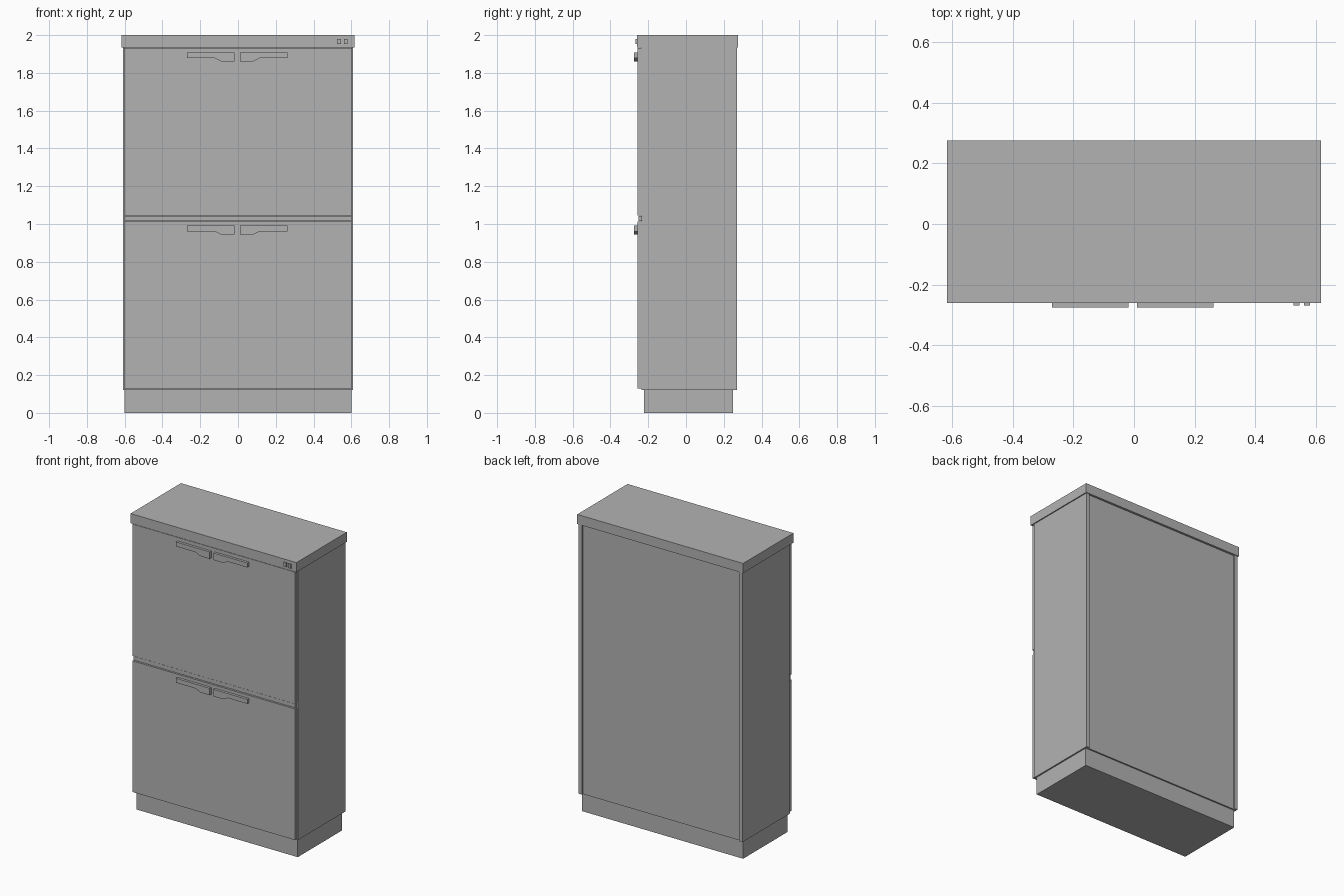
import bpy
import bmesh

if "Cube" in bpy.data.objects:
    bpy.data.objects.remove(bpy.data.objects["Cube"], do_unlink=True)

grey = bpy.data.materials.new("plain grey")
grey.use_nodes = True
colour = (0.45, 0.45, 0.45, 1)
grey.diffuse_color = colour
grey.node_tree.nodes["Principled BSDF"].inputs["Base Color"].default_value = colour


def prism(name, outline, y0, y1):
    """Extrude an outline of (x, z) points from y0 back to y1."""
    bm = bmesh.new()
    face = bm.faces.new([bm.verts.new((x, y0, z)) for x, z in outline])
    ext = bmesh.ops.extrude_face_region(bm, geom=[face])["geom"]
    verts = [v for v in ext if isinstance(v, bmesh.types.BMVert)]
    bmesh.ops.translate(bm, verts=verts, vec=(0, y1 - y0, 0))
    bmesh.ops.recalc_face_normals(bm, faces=bm.faces)
    mesh = bpy.data.meshes.new(name)
    bm.to_mesh(mesh)
    bm.free()
    mesh.materials.append(grey)
    obj = bpy.data.objects.new(name, mesh)
    bpy.context.collection.objects.link(obj)
    return obj


def box(name, x0, x1, y0, y1, z0, z1):
    return prism(name, [(x0, z0), (x1, z0), (x1, z1), (x0, z1)], y0, y1)


# Carcass: base, side panels, core with a slightly recessed back, worktop
box("plinth", -0.6, 0.6, -0.222, 0.25, 0, 0.122)
box("core_and_back_panel", -0.585, 0.585, -0.235, 0.26, 0.122, 1.935)
for side, s in (("right", -1), ("left", 1)):
    x0, x1 = sorted((s * 0.585, s * 0.61))
    box(side + "_side_panel", x0, x1, -0.235, 0.27, 0.122, 1.935)
box("top_slab", -0.617, 0.617, -0.26, 0.275, 1.935, 2.0)

# Two stacked fronts with a recessed rail between them
box("lower_front", -0.604, 0.604, -0.258, -0.235, 0.13, 1.012)
box("upper_front", -0.604, 0.604, -0.258, -0.235, 1.046, 1.932)
box("middle_rail", -0.6, 0.6, -0.252, -0.235, 1.016, 1.042)

# Paired handles, each deeper towards the middle
profile = [(0.014, 0), (0.266, 0), (0.266, -0.03),
           (0.12, -0.03), (0.085, -0.047), (0.014, -0.047)]
for level, top in (("lower", 0.991), ("upper", 1.908)):
    for side, s in (("right", -1), ("left", 1)):
        outline = [(s * x - 0.004, top + z) for x, z in profile]
        prism(f"{level}_{side}_handle", outline, -0.275, -0.258)

# Small buttons on the edge of the top
for i, x in enumerate((0.525, 0.56)):
    box(f"button_{i + 1}", x, x + 0.02, -0.268, -0.26, 1.953, 1.98)
